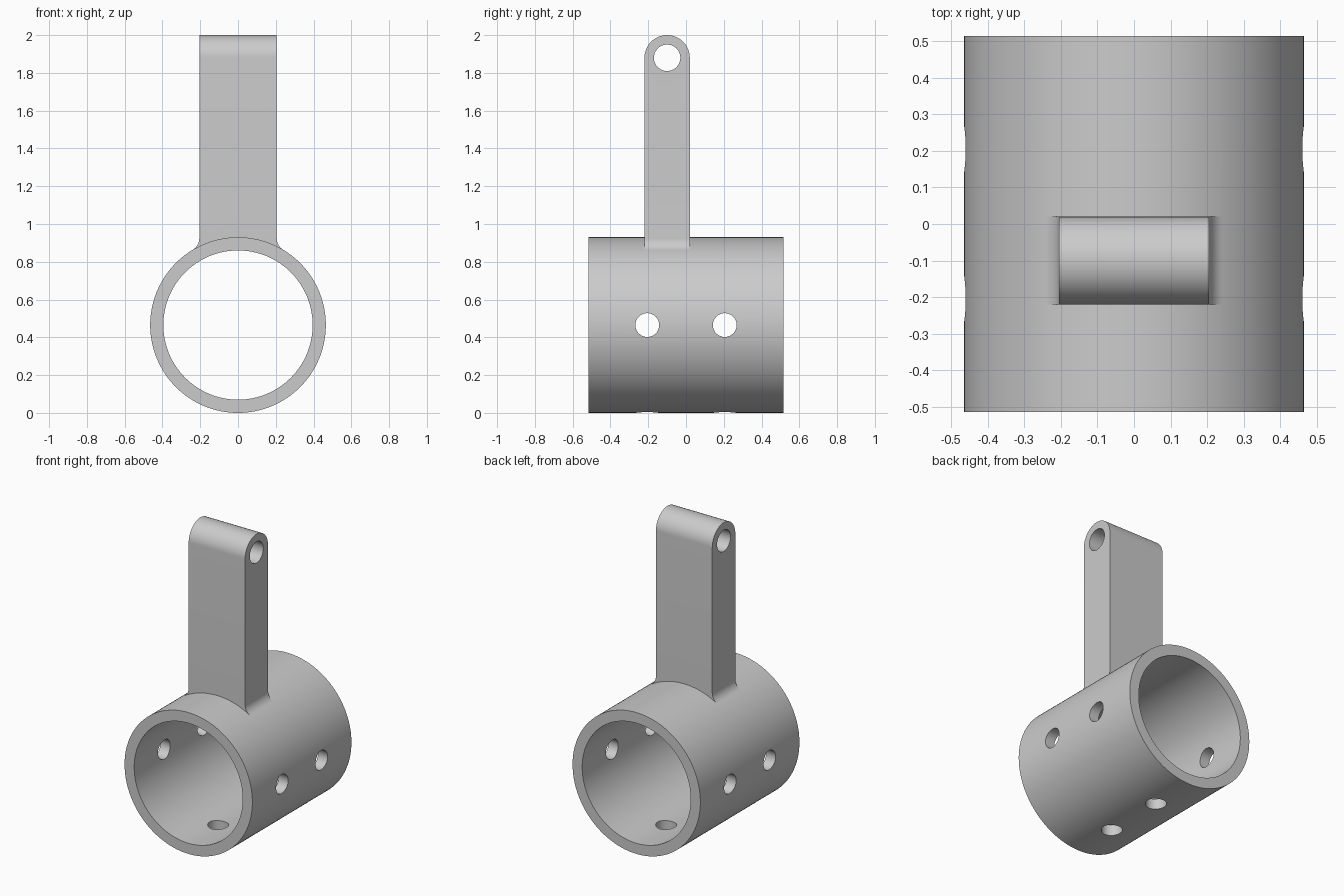
import bpy, bmesh
from math import radians, sin, cos, pi, atan2, sqrt
from mathutils import Matrix, Vector

cube = bpy.data.objects.get("Cube")
if cube:
    bpy.data.objects.remove(cube, do_unlink=True)

OUTER, BORE, HALF_LEN = 0.465, 0.395, 0.515
POST_X, POST_Y, POST_R, FILLET = 0.205, -0.10, 0.12, 0.07

grey = bpy.data.materials.new("plain grey")
grey.use_nodes = True
colour = (0.6, 0.6, 0.6, 1)
grey.diffuse_color = colour
grey.node_tree.nodes["Principled BSDF"].inputs["Base Color"].default_value = colour


def finish(name, bm):
    bmesh.ops.recalc_face_normals(bm, faces=bm.faces)
    mesh = bpy.data.meshes.new(name)
    bm.to_mesh(mesh)
    bm.free()
    mesh.materials.append(grey)
    obj = bpy.data.objects.new(name, mesh)
    bpy.context.collection.objects.link(obj)
    return obj


def cylinder(name, radius, length, centre, axis, segments=48):
    bm = bmesh.new()
    turn = Vector((0, 0, 1)).rotation_difference(Vector(axis)).to_matrix().to_4x4()
    bmesh.ops.create_cone(bm, cap_ends=True, segments=segments, radius1=radius,
                          radius2=radius, depth=length,
                          matrix=Matrix.Translation(centre) @ turn)
    return finish(name, bm)


def prism(name, start, sweep):
    bm = bmesh.new()
    face = bm.faces.new([bm.verts.new(p) for p in start])
    out = bmesh.ops.extrude_face_region(bm, geom=[face])
    moved = [v for v in out["geom"] if isinstance(v, bmesh.types.BMVert)]
    bmesh.ops.translate(bm, vec=sweep, verts=moved)
    return finish(name, bm)


def combine(target, tool, operation):
    mod = target.modifiers.new(tool.name, "BOOLEAN")
    mod.object, mod.operation, mod.solver = tool, operation, "EXACT"
    bpy.context.view_layer.objects.active = target
    bpy.ops.object.modifier_apply(modifier=mod.name)
    bpy.data.objects.remove(tool, do_unlink=True)


# Upright post: a front outline with fillets flaring onto the tube
cx = POST_X + FILLET
rise = sqrt((OUTER + FILLET) ** 2 - cx ** 2)
end = atan2(rise, cx)
side = [(POST_X, 2.1)]
for i in range(13):
    a = pi + end * i / 12
    side.append((cx + FILLET * cos(a), OUTER + rise + FILLET * sin(a)))
side.append((POST_X, OUTER + 0.2))
outline = side + [(-x, z) for x, z in reversed(side)]
post = prism("post", [(x, POST_Y - POST_R, z) for x, z in outline], (0, 2 * POST_R, 0))

# Round the top of the post
top = 2 - POST_R
arch = [(POST_Y + POST_R * cos(pi * i / 32), top + POST_R * sin(pi * i / 32))
        for i in range(33)]
arch = [(POST_Y + POST_R, 0.3)] + arch + [(POST_Y - POST_R, 0.3)]
combine(post, prism("arch", [(-0.5, y, z) for y, z in arch], (1, 0, 0)), "INTERSECT")

# Tube with the post joined on, then bored out
body = cylinder("tube_bracket", OUTER, 2 * HALF_LEN, (0, 0, OUTER), (0, 1, 0), 128)
combine(body, post, "UNION")
combine(body, cylinder("bore", BORE, 2, (0, 0, OUTER), (0, 1, 0), 128), "DIFFERENCE")

# Pin hole in the post, screw holes in the sides and floor of the tube
combine(body, cylinder("pin_hole", 0.07, 2, (0, POST_Y, top), (1, 0, 0)), "DIFFERENCE")
for y in (-0.205, 0.205):
    combine(body, cylinder("side_hole", 0.063, 2, (0, y, OUTER), (1, 0, 0)), "DIFFERENCE")
    combine(body, cylinder("floor_hole", 0.063, 0.5, (0, y, 0), (0, 0, 1)), "DIFFERENCE")

bpy.ops.object.select_all(action="DESELECT")
body.select_set(True)
bpy.context.view_layer.objects.active = body
bpy.ops.object.shade_smooth_by_angle(angle=radians(25))
